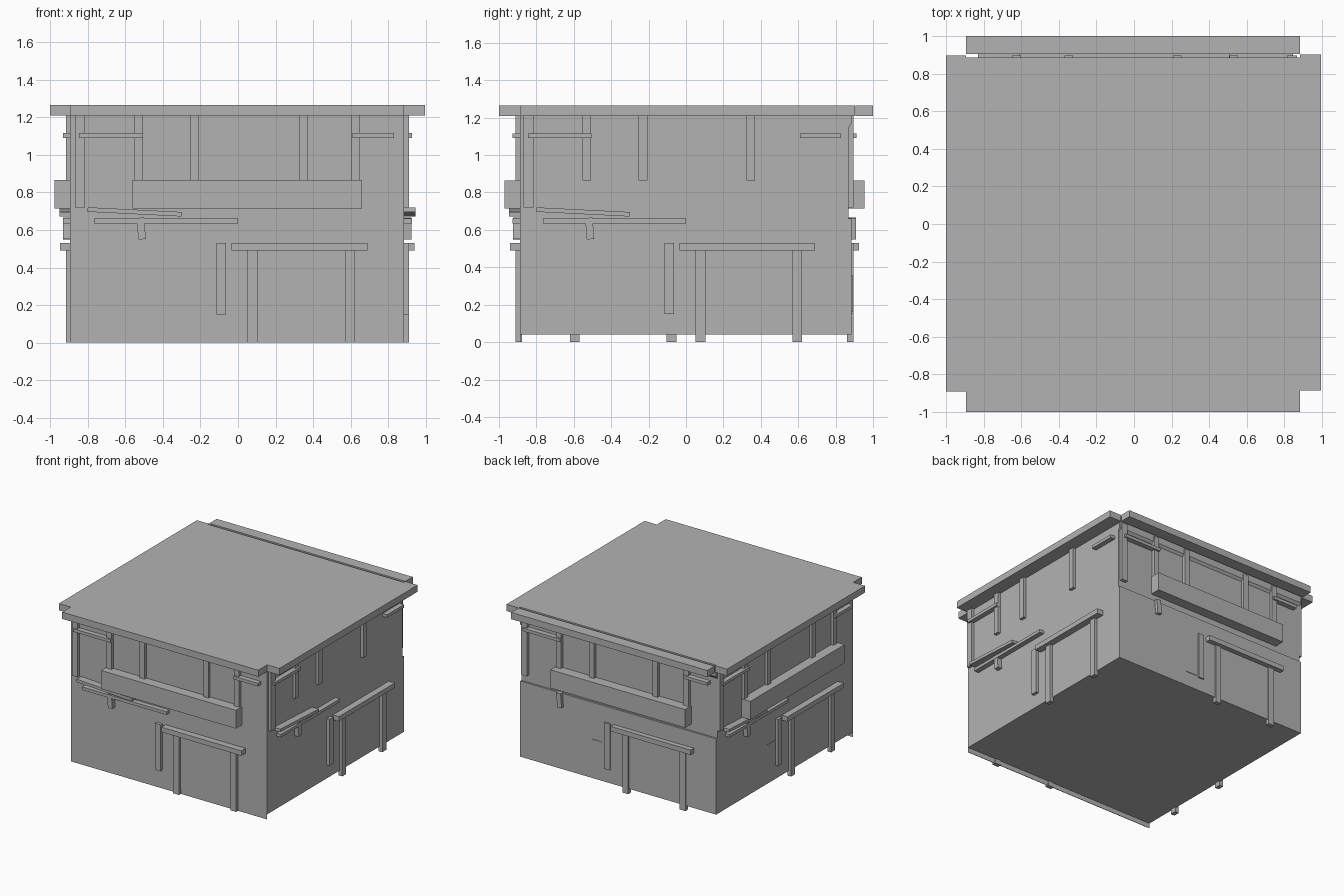
import bpy, bmesh
from math import pi
from mathutils import Matrix, Vector

cube = bpy.data.objects.get("Cube")
if cube:
    bpy.data.objects.remove(cube, do_unlink=True)

# Single plain colour
GREY = (0.45, 0.45, 0.45, 1)
mat = bpy.data.materials.new("plain_grey")
mat.use_nodes = True
mat.diffuse_color = GREY
mat.node_tree.nodes["Principled BSDF"].inputs["Base Color"].default_value = GREY


def add_object(name, bm):
    bmesh.ops.recalc_face_normals(bm, faces=bm.faces)
    mesh = bpy.data.meshes.new(name)
    bm.to_mesh(mesh)
    bm.free()
    mesh.materials.append(mat)
    obj = bpy.data.objects.new(name, mesh)
    bpy.context.collection.objects.link(obj)
    return obj


def box(name, x, y, z, tilt=0, place=Matrix()):
    """Box between the given ranges, tilted about its own depth axis."""
    bm = bmesh.new()
    bmesh.ops.create_cube(bm, size=1)
    size = Vector((x[1] - x[0], y[1] - y[0], z[1] - z[0]))
    centre = Vector((sum(x), sum(y), sum(z))) / 2
    bm.transform(place @ Matrix.Translation(centre) @ Matrix.Rotation(tilt, 4, "Y")
                 @ Matrix.Diagonal(size).to_4x4())
    return add_object(name, bm)


# Main block: side profile with front eave and recessed upper back wall
profile = [(-0.888, 0.04), (0.885, 0.04), (0.885, 0.66), (0.87, 0.66), (0.87, 1.15),
           (0.885, 1.17), (0.885, 1.265), (-1, 1.265), (-1, 1.21), (-0.888, 1.21)]
bm = bmesh.new()
face = bm.faces.new([bm.verts.new((-0.893, y, z)) for y, z in profile])
side = bmesh.ops.extrude_face_region(bm, geom=[face])
bmesh.ops.translate(bm, vec=(1.777, 0, 0),
                    verts=[v for v in side["geom"] if isinstance(v, bmesh.types.BMVert)])
add_object("main_block", bm)

# Thin skirt under the front wall
box("front_skirt", (-0.893, 0.884), (-0.888, -0.884), (0, 0.05))

# Eave beams on the other three sides
EAVE = (1.21, 1.265)
box("left_eave", (0.884, 0.995), (-0.885, 0.903), EAVE)
box("right_eave", (-1, -0.893), (-0.89, 0.897), EAVE)
box("back_eave", (-0.893, 0.884), (0.905, 1), EAVE)


# Timber dressing of one wall: along, height, depth in front of the wall
def dress_wall(side, angle, wall, balcony=True, planks=True, plate=False):
    place = Matrix.Rotation(angle, 4, "Z")

    def timber(name, u, z, depth, tilt=0):
        box(f"{side}_{name}", u, (-wall - depth, -wall + 0.01), z, tilt, place)

    # Upper posts under the eave
    timber("corner_post", (-0.868, -0.815), (0.72, 1.21), 0.024)
    uppers = [-0.53, -0.23, 0.347] + ([0.625] if balcony else [])
    for i, u in enumerate(uppers):
        timber(f"upper_post_{i + 1}", (u - 0.023, u + 0.023), (0.865, 1.21), 0.024)

    # Short rails
    timber("long_rail", (-0.845, -0.505), (1.09, 1.115), 0.04)
    timber("short_rail", (0.61, 0.83), (1.09, 1.115), 0.04)
    if balcony:
        timber("balcony_beam", (-0.56, 0.66), (0.715, 0.865), 0.083)

    # Loose shelf planks and their bracket
    if planks:
        timber("slanted_plank", (-0.8, -0.3), (0.684, 0.708), 0.058, 0.05)
        timber("shelf_plank", (-0.765, 0), (0.635, 0.66), 0.04)
    timber("shelf_bracket", (-0.535, -0.495), (0.55, 0.665), 0.038, -0.08)

    # Doorway frame and the standing board beside it
    timber("standing_board", (-0.115, -0.063), (0.15, 0.53), 0.024)
    timber("door_lintel", (-0.035, 0.69), (0.49, 0.53), 0.054)
    for i, u in enumerate((0.077, 0.595)):
        timber(f"door_post_{i + 1}", (u - 0.026, u + 0.026), (0, 0.495), 0.024)
    if plate:
        timber("wall_plate", (-0.23, -0.135), (0.16, 0.36), wall_plate_depth(wall))


def wall_plate_depth(wall):
    return 0.889 - wall if wall < 0.88 else 0.004


dress_wall("front", 0, 0.888)
dress_wall("left", pi / 2, 0.885, balcony=False)
dress_wall("back", pi, 0.872, planks=False, plate=True)
dress_wall("right", -pi / 2, 0.892, plate=True)

# Door panel in the front frame
box("front_door_panel", (0.1, 0.575), (-0.891, -0.88), (0.04, 0.49))
